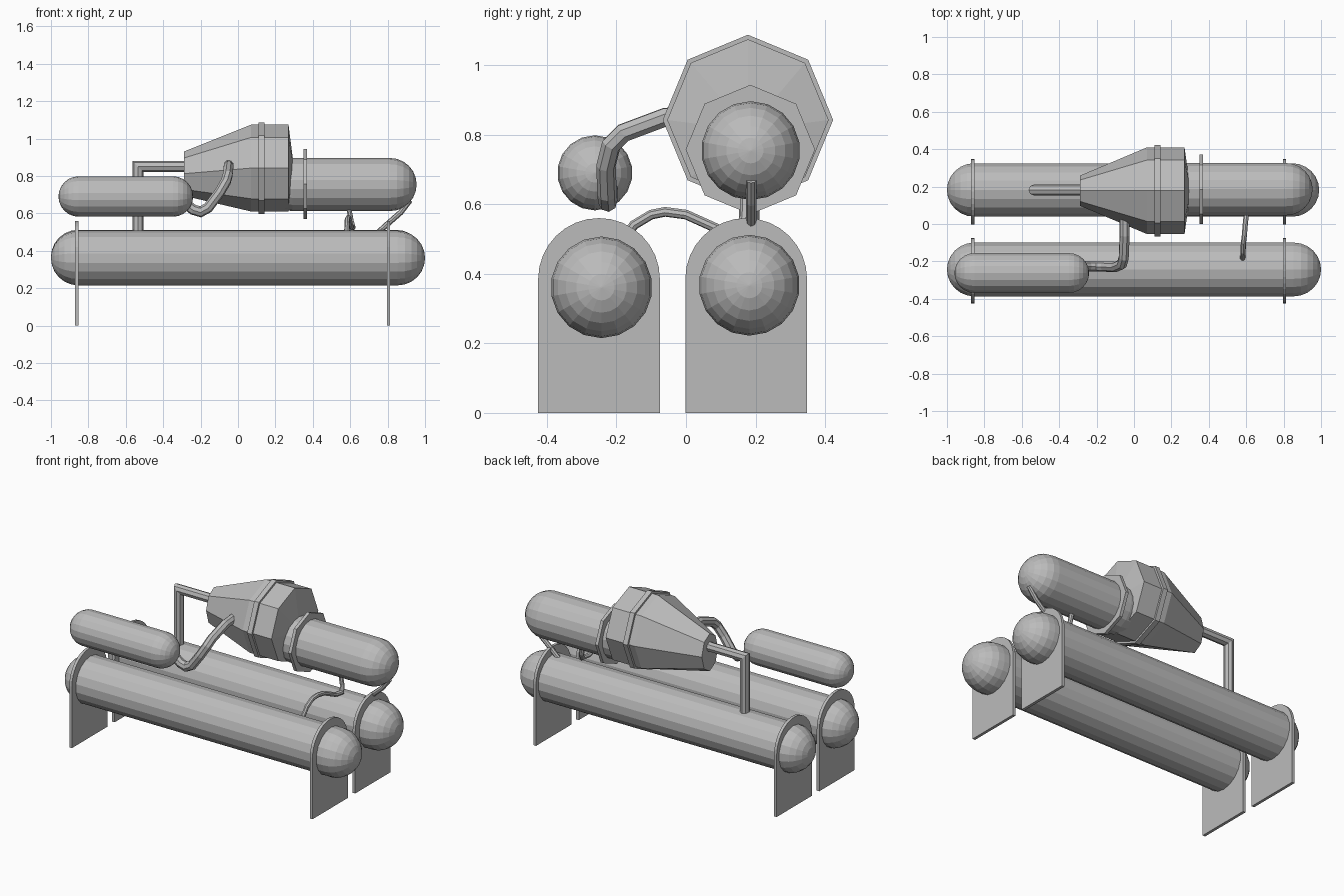
import bpy, bmesh
from math import sin, cos, pi
from mathutils import Vector

cube = bpy.data.objects.get("Cube")
if cube:
    bpy.data.objects.remove(cube)

GREY = (0.5, 0.5, 0.5, 1)
metal = bpy.data.materials.new("plain grey")
metal.use_nodes = True
metal.diffuse_color = GREY
metal.node_tree.nodes["Principled BSDF"].inputs["Base Color"].default_value = GREY


def finish(name, bm):
    bmesh.ops.remove_doubles(bm, verts=bm.verts, dist=0.0001)
    bmesh.ops.recalc_face_normals(bm, faces=bm.faces)
    mesh = bpy.data.meshes.new(name)
    bm.to_mesh(mesh)
    bm.free()
    mesh.materials.append(metal)
    obj = bpy.data.objects.new(name, mesh)
    bpy.context.collection.objects.link(obj)
    return obj


def skin(name, rings):
    """Join successive rings of points and cap both ends."""
    bm = bmesh.new()
    loops = [[bm.verts.new(p) for p in ring] for ring in rings]
    n = len(loops[0])
    for a, b in zip(loops, loops[1:]):
        for i in range(n):
            j = (i + 1) % n
            bm.faces.new((a[i], a[j], b[j], b[i]))
    bm.faces.new(loops[0])
    bm.faces.new(loops[-1])
    return finish(name, bm)


def lathe(name, y, stations, sides):
    """Rings around the x axis; each station is x, y radius, z radius, centre z."""
    turn = [2 * pi * i / sides for i in range(sides)]
    return skin(name, [[(x, y + ry * sin(a), z + rz * cos(a)) for a in turn]
                       for x, ry, rz, z in stations])


def tank(name, x0, x1, y, z, r, sides=18, steps=6):
    """Cylinder with round ends."""
    left, right = [], []
    for k in range(steps + 1):
        a = k * pi / 2 / steps
        rad = max(r * sin(a), 0.002)
        left.append((x0 + r * (1 - cos(a)), rad, rad, z))
        right.insert(0, (x1 - r * (1 - cos(a)), rad, rad, z))
    return lathe(name, y, left + right, sides)


def pipe(name, path, r, sides=8):
    """Sweep a circle along a path with mitred corners."""
    pts = [Vector(p) for p in path]
    dirs = [(b - a).normalized() for a, b in zip(pts, pts[1:])]
    side = dirs[0].orthogonal().normalized()
    up = dirs[0].cross(side)
    ring = [pts[0] + r * (side * cos(2 * pi * i / sides) + up * sin(2 * pi * i / sides))
            for i in range(sides)]
    rings = [ring]
    for k, d in enumerate(dirs):
        end = pts[k + 1]
        normal = (d + dirs[min(k + 1, len(dirs) - 1)]).normalized()
        ring = [p + d * ((end - p).dot(normal) / d.dot(normal)) for p in ring]
        rings.append(ring)
    return skin(name, rings)


def support(name, x, y, half=0.175, spring=0.385, thick=0.018):
    """Upright plate with an arched top."""
    outline = [(y - half, 0), (y + half, 0)]
    outline += [(y + half * cos(pi * i / 16), spring + half * sin(pi * i / 16))
                for i in range(17)]
    return skin(name, [[(x + s * thick / 2, py, pz) for py, pz in outline]
                       for s in (-1, 1)])


# Tanks
tank("front_tank", -1, 1, -0.243, 0.361, 0.146)
tank("back_tank", -1, 0.99, 0.182, 0.367, 0.145)
tank("upper_tank", 0.15, 0.955, 0.186, 0.754, 0.142)
tank("small_tank", -0.96, -0.24, -0.262, 0.69, 0.108)

# Support plates
for side, x in (("right", -0.863), ("left", 0.805)):
    support("front_support_" + side, x, -0.25)
    support("back_support_" + side, x, 0.173)

# Octagonal pump housing, its band, and the tank collar
lathe("pump_housing", 0.178, [(-0.29, 0.08, 0.118, 0.812), (0.07, 0.232, 0.232, 0.842),
                              (0.27, 0.232, 0.232, 0.842), (0.295, 0.06, 0.06, 0.82)], 8)
lathe("housing_band", 0.178, [(x, 0.245, 0.245, 0.842) for x in (0.11, 0.142)], 8)
lathe("tank_collar", 0.185, [(x, 0.186, 0.186, 0.757) for x in (0.35, 0.37)], 8)

# Rigid pipe from the back tank to the housing
pipe("elbow_pipe", [(-0.535, 0.182, 0.45), (-0.535, 0.182, 0.85), (-0.25, 0.182, 0.85)], 0.029)

# Hose from the small tank to the housing
pipe("feed_hose", [(-0.29, -0.225, 0.66), (-0.24, -0.225, 0.62), (-0.2, -0.225, 0.608),
                   (-0.16, -0.227, 0.63), (-0.1, -0.23, 0.71), (-0.065, -0.215, 0.77),
                   (-0.055, -0.18, 0.805), (-0.05, -0.06, 0.85), (-0.05, 0.07, 0.86)], 0.028)

# Thin hose from the front tank to the upper tank
pipe("link_hose", [(0.58, -0.2, 0.47), (0.583, -0.15, 0.54), (0.585, -0.1, 0.57),
                   (0.59, -0.06, 0.578), (0.595, 0.0, 0.57), (0.605, 0.1, 0.525),
                   (0.615, 0.15, 0.525), (0.605, 0.168, 0.56), (0.59, 0.17, 0.64)], 0.014)

# Diagonal strut under the end of the upper tank
pipe("tank_strut", [(0.92, 0.188, 0.67), (0.87, 0.188, 0.605), (0.79, 0.188, 0.535),
                    (0.73, 0.188, 0.48)], 0.015)
